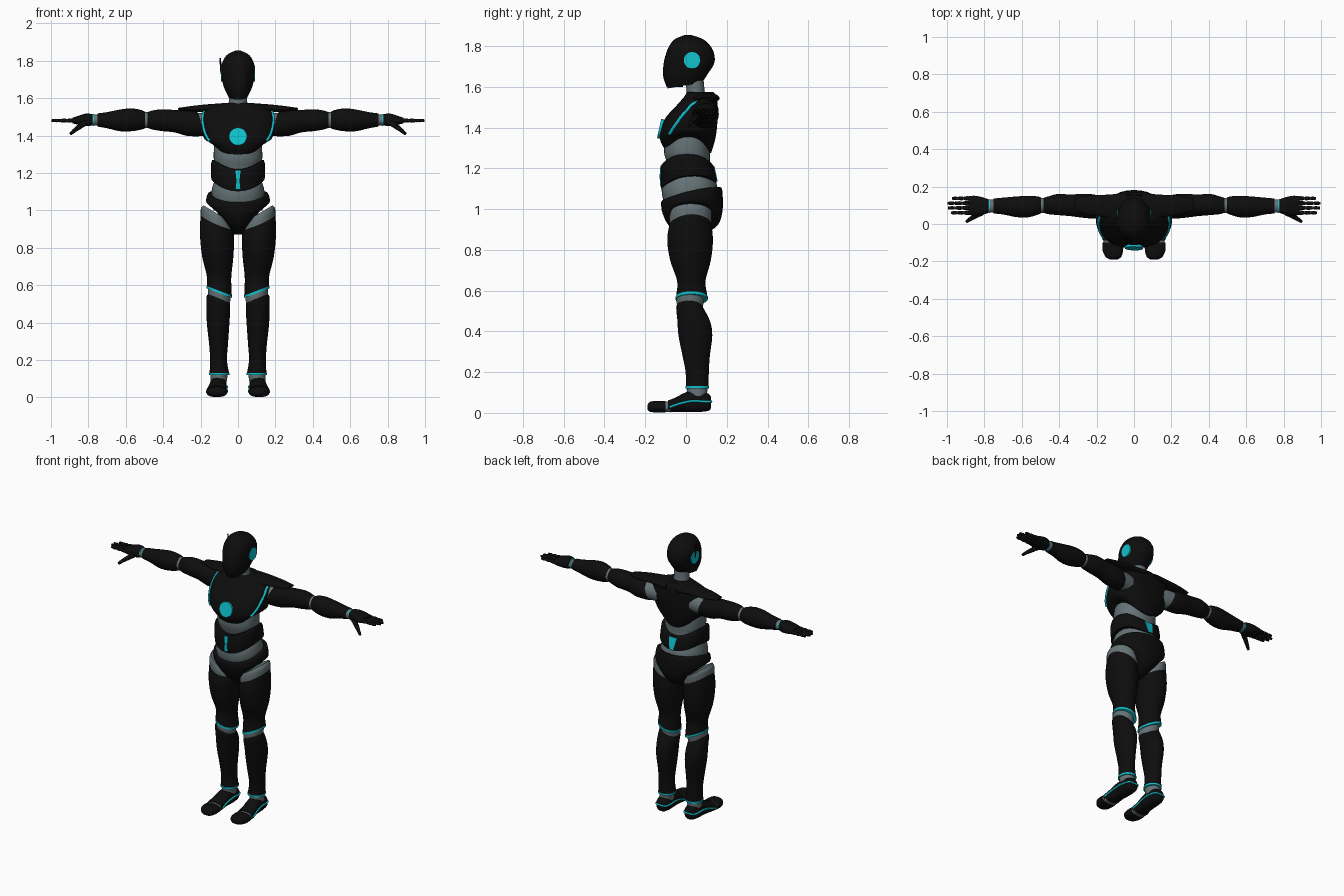
import bpy, bmesh, math
from mathutils import Vector
from mathutils.bvhtree import BVHTree

cube = bpy.data.objects.get("Cube")
if cube:
    bpy.data.objects.remove(cube)


def material(name, rgb, rough):
    m = bpy.data.materials.new(name)
    m.use_nodes = True
    m.diffuse_color = (*rgb, 1)
    node = m.node_tree.nodes["Principled BSDF"]
    node.inputs["Base Color"].default_value = (*rgb, 1)
    node.inputs["Roughness"].default_value = rough
    return m


BLACK = material("armour black", (0.004, 0.004, 0.004), 0.6)
GREY = material("joint grey", (0.13, 0.17, 0.18), 0.6)
CYAN = material("glow cyan", (0.005, 0.54, 0.62), 0.6)


def finish(name, bm, mat, mirror=False):
    bmesh.ops.recalc_face_normals(bm, faces=bm.faces)
    mesh = bpy.data.meshes.new(name)
    bm.to_mesh(mesh)
    bm.free()
    mesh.materials.append(mat)
    ob = bpy.data.objects.new(name, mesh)
    bpy.context.collection.objects.link(ob)
    bpy.ops.object.select_all(action="DESELECT")
    ob.select_set(True)
    bpy.context.view_layer.objects.active = ob
    bpy.ops.object.shade_smooth_by_angle(angle=math.radians(40))
    if mirror:
        ob.modifiers.new("Mirror", "MIRROR")
    return ob


def spline(points, steps):
    """Smooth in-between values for a list of equal-length tuples."""
    pts = [points[0], *points, points[-1]]
    out = []
    for p, a, b, n in zip(pts, pts[1:], pts[2:], pts[3:]):
        for i in range(steps):
            u = i / steps
            out.append([0.5 * (2 * k1 + (k2 - k0) * u + (2 * k0 - 5 * k1 + 4 * k2 - k3) * u * u
                               + (3 * k1 - k0 - 3 * k2 + k3) * u ** 3)
                        for k0, k1, k2, k3 in zip(p, a, b, n)])
    return out + [list(points[-1])]


AXES = {"X": lambda t, a, b: (t, a, b), "Y": lambda t, a, b: (a, t, b), "Z": lambda t, a, b: (a, b, t)}


def loft(name, mat, axis, rings, mirror=False, power=2.0, seg=32, steps=4):
    """Ring: position, centre a, centre b, radius a, radius b, tilt a, tilt b, saddle."""
    bm = bmesh.new()
    loops, centres = [], []
    for t, ca, cb, ra, rb, sa, sb, q in spline([tuple(r) + (0,) * (8 - len(r)) for r in rings], steps):
        loop = []
        for i in range(seg):
            ang = math.tau * i / seg
            c, s = math.cos(ang), math.sin(ang)
            da = ra * math.copysign(abs(c) ** (2 / power), c)
            db = rb * math.copysign(abs(s) ** (2 / power), s)
            dt = sa * da + sb * db + q * (da / ra) ** 2
            loop.append(bm.verts.new(AXES[axis](t + dt, ca + da, cb + db)))
        loops.append(loop)
        centres.append(bm.verts.new(AXES[axis](t, ca, cb)))
    for one, two in zip(loops, loops[1:]):
        for i in range(seg):
            j = (i + 1) % seg
            bm.faces.new((one[i], one[j], two[j], two[i]))
    for loop, mid in ((loops[0], centres[0]), (loops[-1], centres[-1])):
        for i in range(seg):
            bm.faces.new((loop[i], loop[(i + 1) % seg], mid))
    for v in centres[1:-1]:
        bm.verts.remove(v)
    return finish(name, bm, mat, mirror)


def rod(name, mat, start, end, r1, r2, mirror=False, seg=12):
    a, b = Vector(start), Vector(end)
    bm = bmesh.new()
    rot = (b - a).to_track_quat("Z", "Y").to_matrix().to_4x4()
    rot.translation = (a + b) / 2
    bmesh.ops.create_cone(bm, cap_ends=True, segments=seg, radius1=r1, radius2=r2,
                          depth=(b - a).length, matrix=rot)
    return finish(name, bm, mat, mirror)


def snap(target, point, lift):
    mesh = target.data
    tree = BVHTree.FromPolygons([v.co for v in mesh.vertices], [p.vertices for p in mesh.polygons])
    co, normal, _, _ = tree.find_nearest(Vector(point))
    return co + normal * lift, normal


def stripe(name, target, points, radius):
    """Glowing strip that follows a surface."""
    curve = bpy.data.curves.new(name, "CURVE")
    curve.dimensions = "3D"
    curve.bevel_depth = radius
    curve.bevel_resolution = 2
    curve.materials.append(CYAN)
    path = [snap(target, p, 0.001)[0] for p in spline(points, 6)]
    line = curve.splines.new("POLY")
    line.points.add(len(path) - 1)
    for pt, co in zip(line.points, path):
        pt.co = (*co, 1)
    ob = bpy.data.objects.new(name, curve)
    bpy.context.collection.objects.link(ob)
    ob.modifiers.new("Mirror", "MIRROR")


def plate(name, target, points):
    """Thin flat panel resting on a surface."""
    bm = bmesh.new()
    face = bm.faces.new([bm.verts.new(snap(target, p, 0.005)[0]) for p in points])
    face.normal_update()
    away = face.normal * 0.008
    if away.y * points[0][1] > 0:
        away = -away
    ext = bmesh.ops.extrude_face_region(bm, geom=[face], use_keep_orig=True)
    for v in ext["geom"]:
        if isinstance(v, bmesh.types.BMVert):
            v.co += away
    finish(name, bm, CYAN)


# Head and neck
head = loft("helmet", BLACK, "Z", [
    (1.607, 0, -.005, .05, .085, 0, .17), (1.66, 0, 0, .076, .108, 0, .05), (1.72, 0, .017, .088, .123),
    (1.78, 0, .02, .087, .112), (1.83, 0, .015, .06, .075), (1.855, 0, .01, .012, .015)], power=2.2)
loft("face_plate", BLACK, "Z", [
    (1.6, 0, -.055, .035, .04), (1.66, 0, -.06, .055, .053), (1.75, 0, -.05, .06, .052),
    (1.81, 0, -.02, .04, .045)], power=2.5)
rod("ear_disc", CYAN, (.07, .03, 1.73), (.091, .03, 1.73), .041, .041, True, 32)
rod("antenna", BLACK, (-.088, .03, 1.73), (-.096, .03, 1.815), .006, .004)
loft("neck", GREY, "Z", [(1.52, 0, .05, .06, .055), (1.57, 0, .048, .05, .045), (1.65, 0, .04, .048, .045)])

# Torso
loft("waist", GREY, "Z", [
    (1.0, 0, .02, .13, .12), (1.1, 0, .018, .142, .138), (1.2, 0, .015, .115, .105),
    (1.28, 0, .005, .13, .113), (1.38, 0, .01, .125, .11)], power=2.2)
chest = loft("chest", BLACK, "Z", [
    (1.275, 0, .015, .135, .108, 0, 0, .085), (1.35, 0, .008, .178, .137, 0, 0, .03),
    (1.44, 0, .025, .195, .13), (1.51, 0, .055, .19, .1), (1.55, 0, .07, .15, .08),
    (1.575, 0, .07, .08, .065)], power=2.4, seg=48)
loft("shoulder_wing", BLACK, "X", [
    (.04, .085, 1.545, .08, .028), (.14, .095, 1.547, .062, .022), (.24, .1, 1.543, .052, .016),
    (.32, .105, 1.543, .03, .005)], True)
stripe("armhole_stripe", chest, [
    (.17, -.1, 1.355), (.19, -.055, 1.42), (.2, .0, 1.49), (.19, .04, 1.525), (.18, .12, 1.55)], .008)
spot, normal = snap(chest, (0, -.13, 1.395), 0)
rod("chest_light", CYAN, spot - normal * .01, spot + normal * .008, .048, .048, seg=40)
belt = loft("belt", BLACK, "Z", [
    (1.115, 0, .013, .138, .132, 0, .1, .05), (1.125, 0, .014, .144, .138, 0, .1, .05),
    (1.205, 0, .006, .143, .13, 0, .03, .05), (1.22, 0, .005, .134, .122, 0, 0, .05)], power=2.4, steps=2)
plate("belt_light_front_top", belt, [(-.013, -.13, 1.215), (.013, -.13, 1.215), (.011, -.13, 1.17), (-.011, -.13, 1.17)])
plate("belt_light_front_low", belt, [(-.007, -.14, 1.17), (.007, -.14, 1.17), (.013, -.14, 1.115), (-.013, -.14, 1.115)])
plate("belt_light_back", belt, [(-.03, .15, 1.215), (.03, .15, 1.215), (.015, .16, 1.135), (-.015, .16, 1.135)])
loft("pelvis", BLACK, "Z", [
    (1.075, 0, .026, .15, .143, 0, .23, .015), (1.06, 0, .028, .163, .15, 0, .2, .025),
    (.99, 0, .032, .168, .148, 0, .05, .05), (.92, 0, .035, .12, .12, 0, 0, .08),
    (.872, 0, .03, .03, .05)], power=2.2)

# Legs
loft("hip_joint", GREY, "Z", [
    (.985, .115, .025, .07, .1, .6), (.955, .113, .022, .086, .104, .6), (.9, .113, .02, .085, .1, .5)], True)
thigh = loft("thigh", BLACK, "Z", [
    (.95, .11, .022, .072, .085, .65), (.935, .11, .022, .088, .1, .6), (.85, .112, .02, .091, .112, .2),
    (.75, .108, .022, .083, .1), (.65, .102, .026, .066, .07, .1), (.59, .1, .028, .066, .074, .35),
    (.568, .1, .028, .067, .077, .38)], True)
loft("knee_stripe", CYAN, "Z", [(.57, .1, .028, .069, .079, .38), (.557, .1, .028, .069, .079, .38)], True, steps=1)
loft("knee_joint", GREY, "Z", [
    (.58, .1, .022, .06, .068, .38), (.54, .101, .02, .06, .066, .38), (.48, .102, .02, .05, .055, .3)], True)
loft("shin", BLACK, "Z", [
    (.53, .104, .015, .056, .058, .35), (.515, .105, .018, .063, .066, .35), (.45, .106, .038, .063, .08, .1),
    (.38, .106, .046, .059, .083), (.28, .104, .05, .05, .067), (.2, .104, .055, .045, .057),
    (.13, .1, .055, .052, .056)], True)
loft("ankle_stripe", CYAN, "Z", [(.131, .1, .055, .054, .058), (.119, .1, .055, .054, .058)], True, steps=1)
loft("ankle_joint", GREY, "Z", [(.125, .1, .055, .046, .05), (.07, .105, .055, .042, .048)], True)

# Feet
foot = loft("foot", BLACK, "Y", [
    (.122, .104, .05, .022, .028), (.11, .104, .052, .038, .042), (.06, .105, .056, .045, .052),
    (0, .108, .053, .046, .048), (-.05, .112, .04, .05, .036), (-.088, .113, .033, .054, .028)], True, 2.5)
loft("toe_joint", GREY, "Y", [(-.075, .113, .031, .051, .028), (-.11, .113, .029, .051, .025)], True, 2.5)
loft("toe_cap", BLACK, "Y", [
    (-.1, .113, .03, .055, .027), (-.14, .113, .03, .055, .028), (-.175, .11, .03, .042, .025),
    (-.19, .108, .027, .02, .012)], True, 2.5)
stripe("foot_stripe", foot, [
    (.17, -.08, .028), (.165, -.03, .045), (.155, .03, .058), (.15, .1, .055), (.104, .13, .055),
    (.06, .1, .055), (.05, .03, .058), (.05, -.03, .045), (.05, -.08, .028)], .006)

# Arms
loft("shoulder_joint", GREY, "X", [(.12, .085, 1.46, .055, .06), (.24, .095, 1.46, .06, .06)], True)
loft("upper_arm", BLACK, "X", [
    (.195, .09, 1.463, .055, .058, 0, .3), (.21, .093, 1.463, .064, .066, 0, .3), (.27, .097, 1.466, .064, .068),
    (.34, .1, 1.477, .058, .06), (.41, .104, 1.482, .056, .058), (.46, .1, 1.483, .047, .05),
    (.483, .1, 1.483, .04, .042)], True)
loft("elbow_joint", GREY, "X", [(.46, .1, 1.483, .04, .042), (.52, .1, 1.483, .04, .042)], True)
loft("forearm", BLACK, "X", [
    (.497, .1, 1.483, .042, .044), (.52, .098, 1.484, .05, .053), (.57, .093, 1.484, .058, .061),
    (.63, .092, 1.481, .055, .058), (.7, .096, 1.482, .045, .043), (.752, .096, 1.483, .04, .035)], True)
loft("wrist_joint", GREY, "X", [(.74, .096, 1.483, .034, .03), (.8, .096, 1.483, .036, .028)], True)
loft("wrist_stripe", CYAN, "X", [(.771, .096, 1.483, .036, .031), (.776, .096, 1.483, .036, .031)], True, steps=1)

# Hands
loft("palm", BLACK, "X", [
    (.778, .096, 1.484, .036, .03), (.81, .096, 1.484, .047, .034), (.85, .098, 1.482, .053, .025),
    (.885, .099, 1.48, .05, .015)], True, 2.6)
for word, y, tip in (("index", .06, .98), ("middle", .086, .998), ("ring", .111, 1.0), ("little", .137, .975)):
    rod(word + "_finger_core", GREY, (.87, y, 1.48), (tip - .01, y, 1.479), .008, .006, True, 8)
    length = (tip - .88) / 3
    for k in range(3):
        x, r = .88 + k * length, .012 - .0012 * k
        loft(f"{word}_finger_part_{k + 1}", BLACK, "X", [
            (x, y, 1.48, r * .7, r * .7), (x + length * .3, y, 1.48, r, r),
            (x + length * .92, y, 1.48, r * .75, r * .75)], True, seg=10, steps=2)
thumb = [Vector(p) for p in ((.815, .062, 1.47), (.85, .042, 1.445), (.877, .025, 1.425), (.897, .012, 1.407))]
for k, (a, b) in enumerate(zip(thumb, thumb[1:])):
    rod(f"thumb_part_{k + 1}", BLACK, a, a.lerp(b, .9), .017 - .003 * k, .014 - .003 * k, True)
rod("thumb_core", GREY, thumb[0], thumb[2], .009, .007, True, 8)
